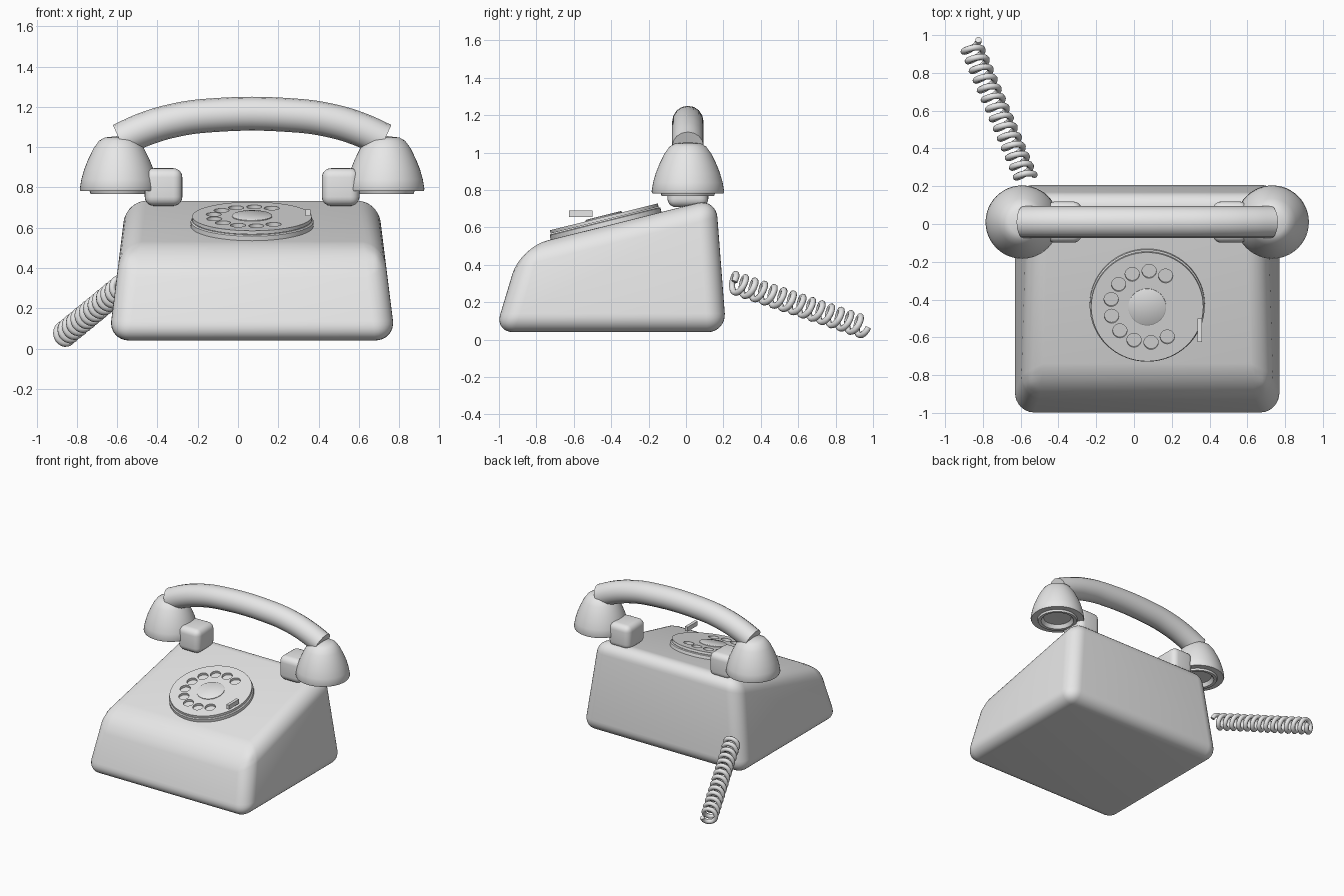
import bpy, bmesh, math
from mathutils import Vector, Matrix

if "Cube" in bpy.data.objects:
    bpy.data.objects.remove(bpy.data.objects["Cube"])

CX, CY = 0.07, 0.01          # centre line of the phone, centre of the handset
TILT = math.radians(14)      # slope of the dial face

grey = bpy.data.materials.new("plain_grey")
grey.diffuse_color = (0.8, 0.8, 0.8, 1)
grey.use_nodes = True
grey.node_tree.nodes["Principled BSDF"].inputs["Base Color"].default_value = grey.diffuse_color


def finish(ob, angle=35):
    bpy.ops.object.select_all(action='DESELECT')
    ob.select_set(True)
    bpy.context.view_layer.objects.active = ob
    if ob.type == 'CURVE':
        bpy.ops.object.convert(target='MESH')
        ob = bpy.context.view_layer.objects.active
    ob.data.materials.clear()
    ob.data.materials.append(grey)
    bpy.ops.object.shade_smooth_by_angle(angle=math.radians(angle))
    return ob


def from_bmesh(name, bm):
    bmesh.ops.recalc_face_normals(bm, faces=bm.faces)
    me = bpy.data.meshes.new(name)
    bm.to_mesh(me)
    bm.free()
    ob = bpy.data.objects.new(name, me)
    bpy.context.collection.objects.link(ob)
    return ob


def box(name, loc, size, bevel=0.0):
    bm = bmesh.new()
    bmesh.ops.create_cube(bm, size=1)
    bmesh.ops.scale(bm, vec=size, verts=bm.verts)
    if bevel:
        bmesh.ops.bevel(bm, geom=bm.edges[:], offset=bevel, segments=5,
                        profile=0.5, affect='EDGES')
    ob = from_bmesh(name, bm)
    ob.location = loc
    return finish(ob)


def lathe(name, profile, loc, tilt=0.0, steps=48):
    # profile of (radius, height), both ends on the axis
    bm = bmesh.new()
    vs = [bm.verts.new((r, 0, z)) for r, z in profile]
    es = [bm.edges.new(p) for p in zip(vs, vs[1:])]
    bmesh.ops.spin(bm, geom=vs + es, cent=(0, 0, 0), axis=(0, 0, 1),
                   angle=math.tau, steps=steps)
    bmesh.ops.remove_doubles(bm, verts=bm.verts, dist=1e-4)
    ob = from_bmesh(name, bm)
    ob.location = loc
    ob.rotation_euler.x = tilt
    return finish(ob)


def tube(name, pts, radius, kind='POLY', res=3):
    cu = bpy.data.curves.new(name, 'CURVE')
    cu.dimensions = '3D'
    cu.bevel_depth, cu.bevel_resolution, cu.use_fill_caps = radius, res, True
    sp = cu.splines.new(kind)
    if kind == 'BEZIER':
        sp.bezier_points.add(len(pts) - 1)
        sp.resolution_u = 6
        for bp, p in zip(sp.bezier_points, pts):
            bp.co = p
            bp.handle_left_type = bp.handle_right_type = 'AUTO'
    else:
        sp.points.add(len(pts) - 1)
        for cp, p in zip(sp.points, pts):
            cp.co = (*p, 1)
    ob = bpy.data.objects.new(name, cu)
    bpy.context.collection.objects.link(ob)
    return finish(ob, 50)


# body: wedge profile (y, z) with tapering sides, edges rounded
wedge = [(-1.022, 0.04), (0.215, 0.04), (0.16, 0.755), (-0.885, 0.495)]
bm = bmesh.new()
sides = []
for s in (-1, 1):
    sides.append([bm.verts.new((CX + s * (0.712 - 0.125 * (z - 0.04)), y, z))
                  for y, z in wedge])
bm.faces.new(sides[0])
bm.faces.new(sides[1])
for i in range(4):
    j = (i + 1) % 4
    bm.faces.new((sides[0][i], sides[0][j], sides[1][j], sides[1][i]))
weight = bm.edges.layers.float.new("bevel_weight_edge")
for e in bm.edges:
    front_top = all(abs(v.co.z - 0.495) < 1e-4 for v in e.verts)
    e[weight] = 1.0 if front_top else 0.67
body = from_bmesh("body", bm)
mod = body.modifiers.new("rounding", 'BEVEL')
mod.limit_method, mod.width, mod.segments = 'WEIGHT', 0.15, 8
bpy.context.view_layer.objects.active = body
body.select_set(True)
bpy.ops.object.modifier_apply(modifier=mod.name)
finish(body)

# dial base, finger wheel with holes, and hub, all on the sloping face
dial_at = Vector((CX, -0.428, 0.612))
normal = Vector((0, -math.sin(TILT), math.cos(TILT)))
lathe("dial_base", [(0, -0.02), (0.305, -0.02), (0.305, 0.02), (0.298, 0.025), (0, 0.025)],
      dial_at, TILT, 64)
cu = bpy.data.curves.new("finger_wheel", 'CURVE')
cu.dimensions, cu.fill_mode, cu.extrude = '2D', 'BOTH', 0.009
rings = [(0, 0, 0.297, 64)]
for i in range(10):
    a = math.radians(60 + 27 * i)
    rings.append((0.195 * math.cos(a), 0.195 * math.sin(a), 0.038, 20))
for x, y, r, n in rings:
    sp = cu.splines.new('POLY')
    sp.points.add(n - 1)
    sp.use_cyclic_u = True
    for k, p in enumerate(sp.points):
        t = math.tau * k / n
        p.co = (x + r * math.cos(t), y + r * math.sin(t), 0, 1)
wheel = bpy.data.objects.new("finger_wheel", cu)
bpy.context.collection.objects.link(wheel)
wheel.location = dial_at + normal * 0.037
wheel.rotation_euler.x = TILT
finish(wheel)
lathe("dial_hub", [(0, 0.03), (0.1, 0.03), (0.1, 0.05), (0.094, 0.054), (0, 0.054)],
      dial_at, TILT)
box("finger_stop", (0.347, -0.562, 0.674), (0.024, 0.125, 0.034))

# cradle blocks and handset cups, one pair each side
cup = [(0, 0.80), (0.10, 0.797), (0.118, 0.77), (0.14, 0.768), (0.145, 0.782),
       (0.190, 0.782), (0.194, 0.792), (0.186, 0.84), (0.172, 0.89), (0.152, 0.94),
       (0.125, 0.995), (0.098, 1.032), (0.07, 1.048), (0, 1.056)]
for side, s in (("left", -1), ("right", 1)):
    box("cradle_" + side, (CX + s * 0.44, CY, 0.802), (0.187, 0.218, 0.187), 0.045)
    lathe("handset_cup_" + side, cup, (CX + s * 0.662, CY, 0))

# handset grip: arched tube
half = [(0.657, 1.034), (0.54, 1.087), (0.40, 1.130), (0.22, 1.157)]
arch = [(-x, z) for x, z in half] + [(x, z) for x, z in reversed(half)]
tube("handset_grip", [(CX + x, CY, z) for x, z in arch], 0.084, 'BEZIER', 6)

# coiled cord: helix along a straight axis behind the body
a, b = Vector((-0.57, 0.24, 0.31)), Vector((-0.868, 0.957, 0.066))
axis = (b - a).normalized()
u = axis.cross(Vector((0, 0, 1))).normalized()
w = u.cross(axis)
turns, per = 14, 20
coil = []
for i in range(turns * per + 1):
    t = math.tau * i / per
    coil.append(a.lerp(b, i / (turns * per)) + 0.048 * (u * math.cos(t) + w * math.sin(t)))
tube("coiled_cord", coil, 0.017, 'POLY', 2)
